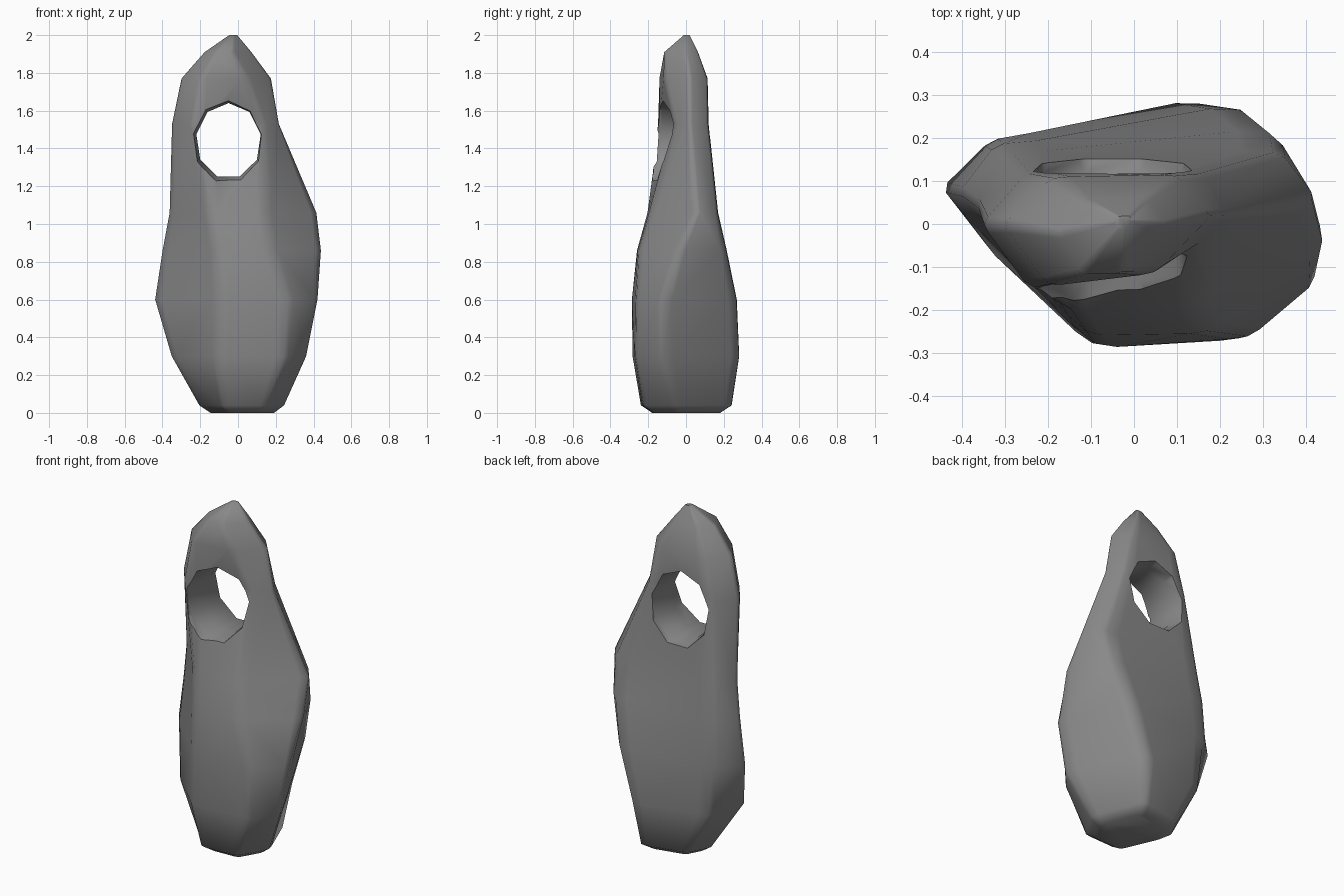
import bpy, bmesh, math
from mathutils import Vector

if "Cube" in bpy.data.objects:
    bpy.data.objects.remove(bpy.data.objects["Cube"])

# Six-corner sections: height, then left, front-left, front-right, right, back-right, back-left
LEVELS = [
    (0.04, [(-.21, .06), (-.08, -.24), (.15, -.23), (.25, -.06), (.13, .25), (-.14, .19)]),
    (0.30, [(-.36, -.04), (-.1, -.285), (.25, -.27), (.37, -.13), (.16, .295), (-.29, .2)]),
    (0.60, [(-.452, .08), (-.09, -.29), (.27, -.265), (.43, -.13), (.26, .28), (-.33, .2)]),
    (0.86, [(-.41, .07), (-.11, -.26), (.17, -.255), (.45, -.04), (.33, .22), (-.32, .19)]),
    (1.06, [(-.37, .04), (-.15, -.205), (.14, -.195), (.425, .06), (.34, .17), (-.3, .17)]),
    (1.53, [(-.355, 0), (-.24, -.155), (.14, -.055), (.22, .02), (.16, .12), (-.25, .12)]),
    (1.77, [(-.305, 0), (-.2, -.145), (.05, -.115), (.18, .02), (.1, .115), (-.19, .11)]),
    (1.91, [(-.18, -.02), (-.12, -.115), (-.03, -.115), (.075, 0), (.03, .065), (-.12, .055)]),
]


def soften(corners, cut=0.14):
    """Round every corner of a section with three points."""
    pts = [Vector(c) for c in corners]
    out = []
    for i, p in enumerate(pts):
        a = p.lerp(pts[i - 1], cut)
        b = p.lerp(pts[(i + 1) % len(pts)], cut)
        out += [a, p * 0.6 + (a + b) * 0.2, b]
    return out


def shrink(ring, z, scale, centre):
    """Copy a ring at a new height, drawn in toward a centre."""
    c = Vector(centre)
    return [(*(c + (Vector(p[:2]) - c) * scale), z) for p in ring]


def loft(name, rings):
    """Skin a stack of equal-sized rings and cap both ends."""
    bm = bmesh.new()
    vs = [[bm.verts.new(p) for p in ring] for ring in rings]
    n = len(vs[0])
    for lo, hi in zip(vs, vs[1:]):
        for i in range(n):
            j = (i + 1) % n
            bm.faces.new((lo[i], lo[j], hi[j], hi[i]))
    bm.faces.new(vs[0][::-1])
    bm.faces.new(vs[-1])
    bmesh.ops.triangulate(bm, faces=bm.faces[:])
    bmesh.ops.recalc_face_normals(bm, faces=bm.faces[:])
    mesh = bpy.data.meshes.new(name)
    bm.to_mesh(mesh)
    bm.free()
    obj = bpy.data.objects.new(name, mesh)
    bpy.context.collection.objects.link(obj)
    return obj


# Faceted stone body with its tapering loop, softened foot and blunt tip
rings = [[(p.x, p.y, z) for p in soften(c)] for z, c in LEVELS]
foot = shrink(rings[0], 0, 0.75, (0.03, 0))
tip = shrink(rings[-1], 2, 0.17, (-0.02, 0.01))
stone = loft("pierced_stone", [foot] + rings + [tip])

# Dark grey stone colour
grey = bpy.data.materials.new("dark_stone")
grey.diffuse_color = (0.25, 0.25, 0.25, 1)
grey.use_nodes = True
grey.node_tree.nodes["Principled BSDF"].inputs["Base Color"].default_value = grey.diffuse_color
stone.data.materials.append(grey)


# Nine-sided hole through the loop, flaring toward both faces
def hole_ring(y, s):
    angles = [math.pi / 2 + math.tau * i / 9 for i in range(9)]
    return [(-0.05 + 0.173 * s * math.cos(a), y, 1.44 + 0.2 * s * math.sin(a)) for a in angles]


cutter = loft("hole_cutter", [hole_ring(y, s) for y, s in (
    (-.4, 1.4), (-.13, 1.07), (-.05, 1.0), (.05, 1.0), (.12, 1.08), (.4, 1.4))])
cutter.hide_render = True
cutter.data.materials.append(grey)

bpy.ops.object.select_all(action='DESELECT')
bpy.context.view_layer.objects.active = stone
stone.select_set(True)
mod = stone.modifiers.new("hole", 'BOOLEAN')
mod.operation = 'DIFFERENCE'
mod.solver = 'EXACT'
mod.object = cutter
bpy.ops.object.modifier_apply(modifier=mod.name)
bpy.data.objects.remove(cutter)

bpy.ops.object.shade_smooth_by_angle(angle=math.radians(55))
